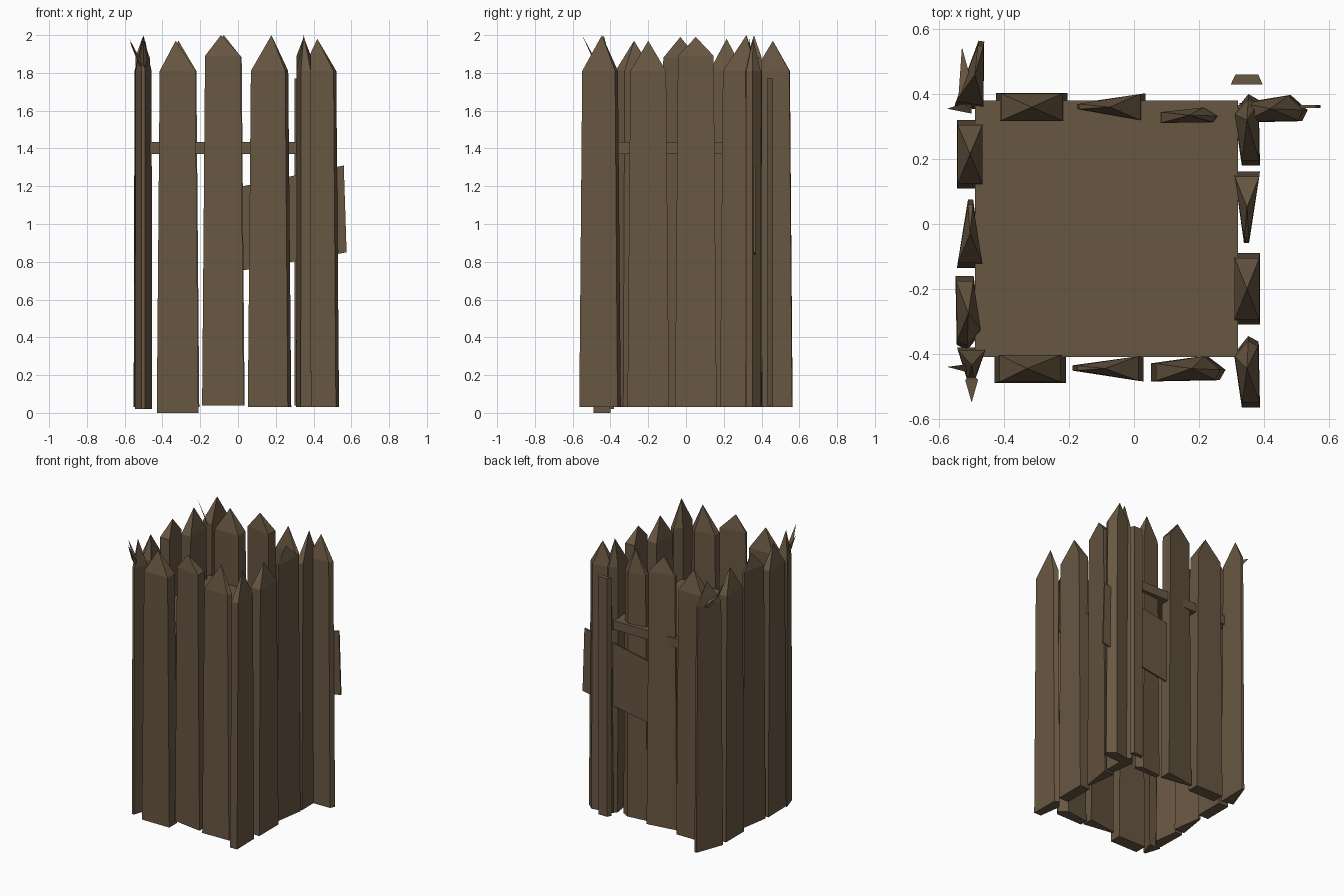
import bpy, bmesh
from math import sin, cos, radians

if "Cube" in bpy.data.objects:
    bpy.data.objects.remove(bpy.data.objects["Cube"])

wood = bpy.data.materials.new("dark_wood")
wood.diffuse_color = (0.14, 0.095, 0.055, 1)
wood.use_nodes = True
wood.node_tree.nodes["Principled BSDF"].inputs["Base Color"].default_value = wood.diffuse_color

# Unit cross-sections (u along the wall, v through it)
SECTIONS = {
    "plank": [(-.5, -.5), (.5, -.5), (.5, .5), (-.5, .5)],
    "wedge": [(-.5, -.08), (.5, -.5), (.5, .5), (-.5, .12)],
    "split": [(-.5, -.5), (.42, -.45), (.5, -.05), (.25, .5), (-.5, .2)],
}


def finish(name, bm):
    bmesh.ops.recalc_face_normals(bm, faces=bm.faces)
    me = bpy.data.meshes.new(name)
    bm.to_mesh(me)
    bm.free()
    ob = bpy.data.objects.new(name, me)
    me.materials.append(wood)
    bpy.context.collection.objects.link(ob)
    return ob


def stake(name, cx, cy, w, d, angle=0, kind="plank", z0=.03, zs=1.81, z1=1.98, tip=0.0):
    """Tapered upright with a faceted point."""
    a = radians(angle)

    def place(u, v, z):
        return (cx + u * cos(a) - v * sin(a), cy + u * sin(a) + v * cos(a), z)

    bm = bmesh.new()
    sec = SECTIONS[kind]
    low = [bm.verts.new(place(u * w, v * d, z0)) for u, v in sec]
    top = [bm.verts.new(place(u * w * .86, v * d * .95, zs)) for u, v in sec]
    apex = bm.verts.new(place(tip, 0, z1))
    bm.faces.new(low)
    n = len(sec)
    for i in range(n):
        j = (i + 1) % n
        bm.faces.new((low[i], low[j], top[j], top[i]))
        bm.faces.new((top[i], top[j], apex))
    return finish(name, bm)


def slab(name, outline, axis, lo, hi):
    """Flat board: outline in x/y (axis z) or x/z (axis y)."""
    bm = bmesh.new()
    def pt(p, h):
        return (p[0], p[1], h) if axis == "z" else (p[0], h, p[1])
    a = [bm.verts.new(pt(p, lo)) for p in outline]
    b = [bm.verts.new(pt(p, hi)) for p in outline]
    bm.faces.new(a)
    bm.faces.new(b)
    for i in range(len(a)):
        j = (i + 1) % len(a)
        bm.faces.new((a[i], a[j], b[j], b[i]))
    return finish(name, bm)


def splinter(name, base, tip):
    """Thin loose sliver of wood."""
    bm = bmesh.new()
    vs = [bm.verts.new(p) for p in base]
    t = bm.verts.new(tip)
    bm.faces.new(vs)
    for i in range(3):
        bm.faces.new((vs[i], vs[(i + 1) % 3], t))
    return finish(name, bm)


# Front wall
stake("front_stake_1", -.32, -.445, .22, .088, z0=.0, z1=1.97, tip=-.01)
stake("front_stake_2", -.08, -.445, .22, .08, kind="wedge", z0=.04, zs=1.89, z1=2.0, tip=-.01)
stake("front_stake_3", .167, -.445, .23, .08, kind="split", z1=2.0, tip=.01)

# Back wall, with one stake set back behind the patch
stake("back_stake_1", -.315, .36, .22, .088, z1=1.97)
stake("back_stake_2", -.075, .36, .22, .085, kind="wedge", z0=.04, zs=1.88, z1=2.0)
stake("back_stake_3", .17, .335, .2, .05, kind="split", z1=1.98)
stake("back_stake_4", .43, .355, .21, .085, kind="split", z1=1.98, tip=-.01)

# Right wall
stake("right_stake_1", .348, -.455, .22, .08, 90, kind="split", z1=2.0, tip=.01)
stake("right_stake_2", .348, -.2, .22, .08, 90, z1=1.97)
stake("right_stake_3", .348, .052, .22, .08, 90, kind="wedge", zs=1.89, z1=1.99)
stake("right_stake_4", .348, .29, .22, .08, 90, kind="split", z1=2.0, tip=.03)

# Left wall
stake("left_stake_1", -.505, .215, .21, .08, -90, z1=1.98)
stake("left_stake_2", -.505, -.03, .21, .08, -90, kind="wedge", zs=1.88, z1=1.99)
stake("left_stake_3", -.51, -.275, .23, .08, -90, kind="split", z1=1.97)
stake("left_back_stake", -.49, .46, .21, .09, -100, kind="wedge", z1=1.97)
stake("left_front_stake", -.5, -.435, .11, .09, 90, kind="wedge", z0=.02, z1=2.0)

# Loose slivers at the left corners
splinter("front_corner_sliver", [(-.53, -.45, 1.86), (-.5, -.43, 1.84), (-.5, -.46, 1.8)],
         (-.575, -.44, 1.98))
splinter("front_corner_barb", [(-.52, -.48, 1.87), (-.48, -.48, 1.87), (-.5, -.46, 1.8)],
         (-.5, -.55, 2.0))
splinter("back_corner_sliver", [(-.53, .37, 1.86), (-.5, .34, 1.84), (-.5, .37, 1.78)],
         (-.575, .355, 1.97))
splinter("back_corner_barb", [(-.54, .4, 1.85), (-.49, .4, 1.85), (-.51, .42, 1.75)],
         (-.53, .545, 1.82))

# Platform inside the stakes
slab("platform", [(-.49, -.41), (.32, -.41), (.32, .38), (-.49, .38)], "z", 1.37, 1.435)

# Slanted patch board nailed across the back
slab("patch_board", [(0, .75), (.575, .85), (.56, 1.31), (0, 1.195)], "y", .357, .367)

# Batten at the back right corner
slab("corner_batten", [(.298, .43), (.396, .43), (.383, .46), (.312, .46)], "z", .04, 1.77)
